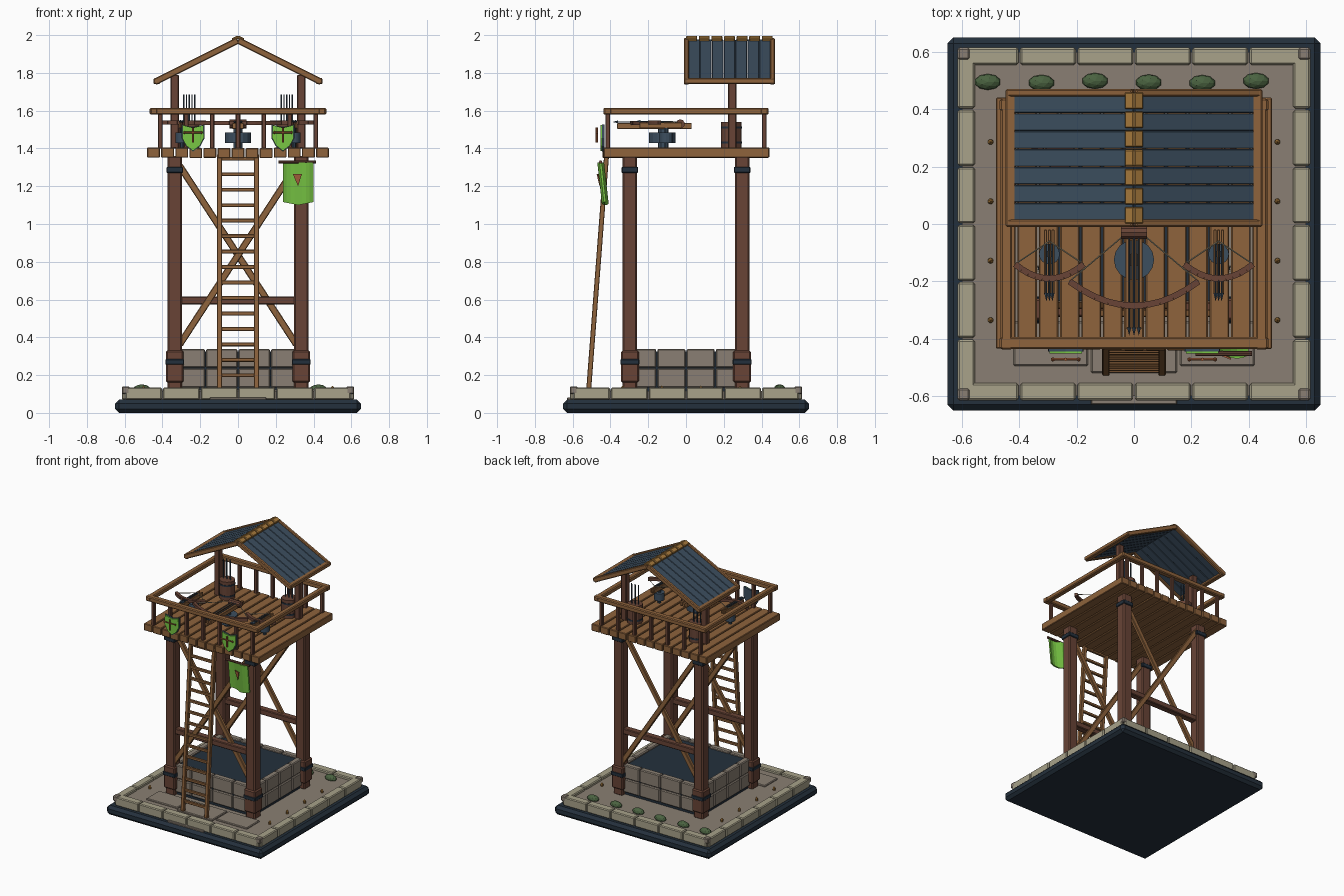
import bpy, bmesh, math, random
from mathutils import Vector, Matrix

random.seed(4)
old = bpy.data.objects.get("Cube")
if old:
    bpy.data.objects.remove(old, do_unlink=True)


def material(name, *srgb):
    lin = [((c / 255 + 0.055) / 1.055) ** 2.4 for c in srgb] + [1]
    m = bpy.data.materials.new(name)
    m.use_nodes = True
    m.diffuse_color = lin
    m.node_tree.nodes["Principled BSDF"].inputs["Base Color"].default_value = lin
    return m


NAVY = material("dark navy", 36, 48, 60)
SLATE = material("slate blue", 60, 78, 95)
WOOD = material("plank wood", 142, 99, 60)
DARK = material("dark wood", 104, 68, 54)
GOLD = material("golden wood", 166, 121, 60)
PALE = material("pale stone", 168, 162, 138)
STONE = material("grey stone", 138, 127, 115)
GREEN = material("banner green", 120, 198, 68)
MOSS = material("moss green", 74, 98, 64)
RUST = material("rust emblem", 165, 96, 60)


class Part:
    """Collects shapes into one named object of one material."""

    def __init__(self, name, mat, bevel=0.0):
        self.name, self.mat, self.bevel, self.bm = name, mat, bevel, bmesh.new()

    def box(self, x0, x1, y0, y1, z0, z1):
        m = Matrix.Translation(((x0 + x1) / 2, (y0 + y1) / 2, (z0 + z1) / 2))
        bmesh.ops.create_cube(self.bm, size=1, matrix=m @ Matrix.Diagonal((x1 - x0, y1 - y0, z1 - z0, 1)))

    def block(self, c, sx, sy, z0, z1):
        self.box(c[0] - sx / 2, c[0] + sx / 2, c[1] - sy / 2, c[1] + sy / 2, z0, z1)

    def beam(self, p, q, w, t, side=(0, 1, 0)):
        """Bar from p to q: w wide along side, t thick across it."""
        p, q = Vector(p), Vector(q)
        d = (q - p).normalized()
        x = d.cross(Vector(side)).normalized()
        m = Matrix((x * t, d.cross(x) * w, q - p)).transposed().to_4x4()
        m.translation = (p + q) / 2
        bmesh.ops.create_cube(self.bm, size=1, matrix=m)

    def rod(self, p, q, r, r2=None, n=10):
        p, q = Vector(p), Vector(q)
        m = Matrix.Translation((p + q) / 2) @ (q - p).to_track_quat('Z', 'Y').to_matrix().to_4x4()
        bmesh.ops.create_cone(self.bm, cap_ends=True, segments=n, radius1=r,
                              radius2=r if r2 is None else r2, depth=(q - p).length, matrix=m)

    def ball(self, c, rx, ry, rz, n=1):
        m = Matrix.Translation(c) @ Matrix.Diagonal((rx, ry, rz, 1))
        bmesh.ops.create_icosphere(self.bm, subdivisions=n, radius=1, matrix=m)

    def plate(self, outline, y, depth):
        """Upright panel from an (x, z) outline."""
        f = self.bm.faces.new([self.bm.verts.new((x, y, z)) for x, z in outline])
        r = bmesh.ops.extrude_face_region(self.bm, geom=[f])
        bmesh.ops.translate(self.bm, vec=(0, depth, 0),
                            verts=[v for v in r["geom"] if isinstance(v, bmesh.types.BMVert)])

    def done(self):
        bmesh.ops.recalc_face_normals(self.bm, faces=self.bm.faces)
        me = bpy.data.meshes.new(self.name)
        self.bm.to_mesh(me)
        self.bm.free()
        me.materials.append(self.mat)
        ob = bpy.data.objects.new(self.name, me)
        bpy.context.scene.collection.objects.link(ob)
        if self.bevel:
            b = ob.modifiers.new("bevel", 'BEVEL')
            b.width, b.segments, b.limit_method = self.bevel, 1, 'ANGLE'
        return ob


SIDES = (-1, 1)

# Ground slabs
p = Part("plinth", NAVY, 0.02); p.box(-.65, .65, -.65, .65, 0, .07); p.done()
p = Part("ground_slab", STONE); p.box(-.6, .6, -.6, .6, .06, .115); p.done()
border, corners = Part("border_stones", PALE, .006), Part("border_corners", STONE, .006)
for s in SIDES:
    for i in range(6):
        a = -.5 + i * .2
        border.block((a, s * .585), .194, .06, .07, .135)
        border.block((s * .585, a), .06, .194, .07, .135)
    for t in SIDES:
        corners.block((s * .594, t * .594), .042, .042, .1, .14)
border.done(); corners.done()
p = Part("paving_stones", STONE, .005)
for x0, x1, y0 in ((-.42, -.16, -.495), (-.15, .15, -.52), (.16, .42, -.495)):
    p.box(x0, x1, y0, -.34, .1, .125)
p.done()
p = Part("front_step", STONE, .004); p.box(-.15, .15, -.63, -.59, .06, .082); p.done()
p = Part("ground_studs", GOLD)
for s in SIDES:
    for i in range(4):
        p.ball((s * .5, -.335 + i * .207, .125), .011, .011, .02)
p.done()
p = Part("bushes", MOSS)
for i in range(6):
    p.ball((-.51 + i * .187, .5 + random.uniform(-.01, .012), .125), .046, .028, .026, 2)
p.done()

# Stone foundation with dark core
p = Part("foundation_core", NAVY); p.box(-.335, .335, -.3, .3, .1, .325); p.done()
p = Part("foundation_stones", STONE, .006)
for row in range(2):
    z0 = .135 + row * .104
    for i in range(4):
        for s in SIDES:
            p.block(((i - 1.5) * .172, s * .29), .166, .045, z0, z0 + .1)
            p.block((s * .325, (i - 1.5) * .155), .045, .149, z0, z0 + .1)
p.done()

# Posts, collars, ties and cross braces
posts, bands = Part("tower_posts", DARK, .008), Part("post_bands", NAVY, .004)
ties, braces = Part("cross_ties", DARK, .005), Part("cross_braces", WOOD, .004)
for t in SIDES:
    for s in SIDES:
        c = (s * .335, t * .297)
        posts.block(c, .076, .076, .11, 1.36)
        posts.block(c, .094, .094, .16, .33)
        bands.block(c, .1, .1, .255, .285)
        bands.block(c, .088, .088, 1.27, 1.302)
        braces.beam((-s * .31, t * .297 + s * .014, 1.31), (s * .31, t * .297 + s * .014, .36), .026, .036)
    ties.box(-.31, .31, t * .297 - .025, t * .297 + .025, .575, .617)
for p in (posts, bands, ties, braces):
    p.done()

# Deck
p = Part("deck_planks", WOOD, .004)
for i in range(13):
    e = random.uniform(-.004, .004)
    p.block(((i - 6) * .0745, e), .068, .876, 1.35 + e / 2, 1.403 + e / 2)
p.done()

# Railing
rails, balusters = Part("railing", WOOD, .006), Part("balusters", DARK, .003)
for s in SIDES:
    rails.box(-.468, .468, s * .415 - .021, s * .415 + .021, 1.579, 1.615)
    rails.box(s * .445 - .02, s * .445 + .02, -.438, .438, 1.58, 1.614)
    for i in range(7):
        balusters.block(((i - 3) * .1375, s * .415), .024, .024, 1.4, 1.585)
rails.done(); balusters.done()

# Ladder
p = Part("ladder", WOOD, .003)
foot, head = Vector((0, -.515, .125)), Vector((0, -.42, 1.37))
for s in SIDES:
    off = Vector((s * .098, 0, 0))
    p.beam(foot + off, head + off, .026, .026, (1, 0, 0))
for i in range(15):
    c = foot.lerp(head, (i + .9) / 15.2)
    p.beam(c - Vector((.1, 0, 0)), c + Vector((.1, 0, 0)), .018, .02)
p.done()

# Roof: panels, frame and ridge caps
p = Part("roof_posts", DARK, .005)
for s in SIDES:
    p.block((s * .335, .245), .044, .044, 1.4, 1.79)
p.done()
panels, frame = Part("roof_panels", SLATE, .003), Part("roof_frame", WOOD, .005)
for s in SIDES:
    top, eave = Vector((0, 0, 1.972)), Vector((s * .43, 0, 1.757))
    for i in range(7):
        y = Vector((0, .043 + i * .0625, 0))
        panels.beam(top + y, eave + y, .061, .014)
    for y in (.003, .457):
        off = Vector((0, y, 0))
        frame.beam(top + off, eave + off + Vector((s * .012, 0, -.006)), .026, .034)
    frame.box(s * .43 - .018, s * .43 + .018, -.01, .47, 1.742, 1.772)
panels.done(); frame.done()
p = Part("ridge_caps", GOLD, .004)
for i in range(7):
    y = .03 + i * .0667
    for s in SIDES:
        p.beam((-s * .002, y, 1.99), (s * .03, y, 1.974), .058, .018)
p.done()

# Arrow barrels
barrels, hoops, arrows = Part("arrow_barrels", DARK), Part("barrel_hoops", NAVY), Part("stored_arrows", SLATE)
for s in SIDES:
    x = s * .258
    barrels.rod((x, .24, 1.4), (x, .24, 1.54), .054, n=12)
    for z in (1.425, 1.505):
        hoops.rod((x, .24, z), (x, .24, z + .012), .056, n=12)
    for i in range(5):
        a = x + (i - 2) * .0145
        arrows.rod((a, .24 + (i % 2) * .012, 1.5), (a, .24 + (i % 2) * .012, 1.685), .0035, n=5)
for p in (barrels, hoops, arrows):
    p.done()


# Mounted crossbows
def crossbow(name, x, y0, y1, span, bow_mid, bow_tip, pivot_y, pivot_r, w, z):
    p = Part(name + "_pivot", SLATE)
    p.rod((x, pivot_y, 1.43), (x, pivot_y, 1.485), pivot_r, n=16)
    p.rod((x, pivot_y, 1.4), (x, pivot_y, z), pivot_r * .35)
    p.done()
    p = Part(name + "_stock", WOOD, .002)
    for i in (-1, 0, 1):
        p.box(x + i * w - w * .42, x + i * w + w * .42, y0, y1, z - .018, z + (.012 if i else .004))
    p.done()
    p = Part(name + "_bow", DARK)
    pts = [Vector((x + span * k / 5, bow_mid + (bow_tip - bow_mid) * (k / 5) ** 2, z + .012)) for k in range(-5, 6)]
    for a, b in zip(pts, pts[1:]):
        p.beam(a, b, .022, .022, (0, 0, 1))
    p.done()
    p = Part(name + "_string", PALE)
    for tip in (pts[0], pts[-1]):
        p.rod(tip, (x, y1 - .04, z + .016), .0025, n=5)
    p.done()
    p = Part(name + "_bolts", SLATE)
    for i in (-1, 0, 1):
        a = x + i * w * .8
        p.rod((a, y1 - .05, z + .018), (a, y0, z + .018), .003, n=5)
        p.rod((a, y0 + .005, z + .018), (a, y0 - .025, z + .018), .008, 0, n=5)
    p.done()


crossbow("main_crossbow", 0, -.365, .03, .225, -.285, -.2, -.125, .07, .021, 1.522)
for s, n in ((-1, "right_crossbow"), (1, "left_crossbow")):
    crossbow(n, s * .295, -.245, -.02, .12, -.19, -.14, -.105, .036, .013, 1.525)
p = Part("crossbow_winch", DARK); p.rod((-.045, -.03, 1.53), (.045, -.03, 1.53), .024); p.done()

# Shields on the rail, each with a cross in front
shields, rims, crosses = Part("shields", GREEN), Part("shield_rims", SLATE), Part("shield_crosses", RUST)
half = ((0, 1.51), (.035, 1.518), (.056, 1.524), (.057, 1.455), (.036, 1.415), (0, 1.387))
for s in SIDES:
    x = s * .238
    outline = [(a, z) for a, z in half] + [(-a, z) for a, z in half[-2:0:-1]]
    shields.plate([(x + a, z) for a, z in outline], -.452, .012)
    rims.plate([(x + a * 1.08, 1.457 + (z - 1.457) * 1.05) for a, z in outline], -.444, .012)
    crosses.rod((x, -.472, 1.432), (x, -.472, 1.51), .006, n=6)
    crosses.rod((x - .045, -.472, 1.484), (x + .045, -.472, 1.484), .005, n=6)
    for t in SIDES:
        crosses.ball((x + t * .045, -.472, 1.484), .008, .008, .008)
for p in (shields, rims, crosses):
    p.done()

# Hanging banner, leaning back at the foot, with emblem
p = Part("banner_rod", DARK); p.rod((.215, -.452, 1.328), (.412, -.452, 1.328), .009, n=8); p.done()


def lean(ob):
    for v in ob.data.vertices:
        v.co.y += (1.33 - v.co.z) * .11 + .012 * math.sin((v.co.x - .235) / .165 * math.pi * 2)


p = Part("banner", GREEN)
for i in range(8):
    a, b = .237 + i * .0203, .237 + (i + 1) * .0203
    za, zb = (1.1 + abs(v - .318) * .2 for v in (a, b))
    p.plate([(a, 1.325), (b, 1.325), (b, zb), (a, za)], -.458, .012)
lean(p.done())
p = Part("banner_emblem", RUST)
p.plate([(.29, 1.265), (.338, 1.265), (.318, 1.2)], -.472, .006)
lean(p.done())
